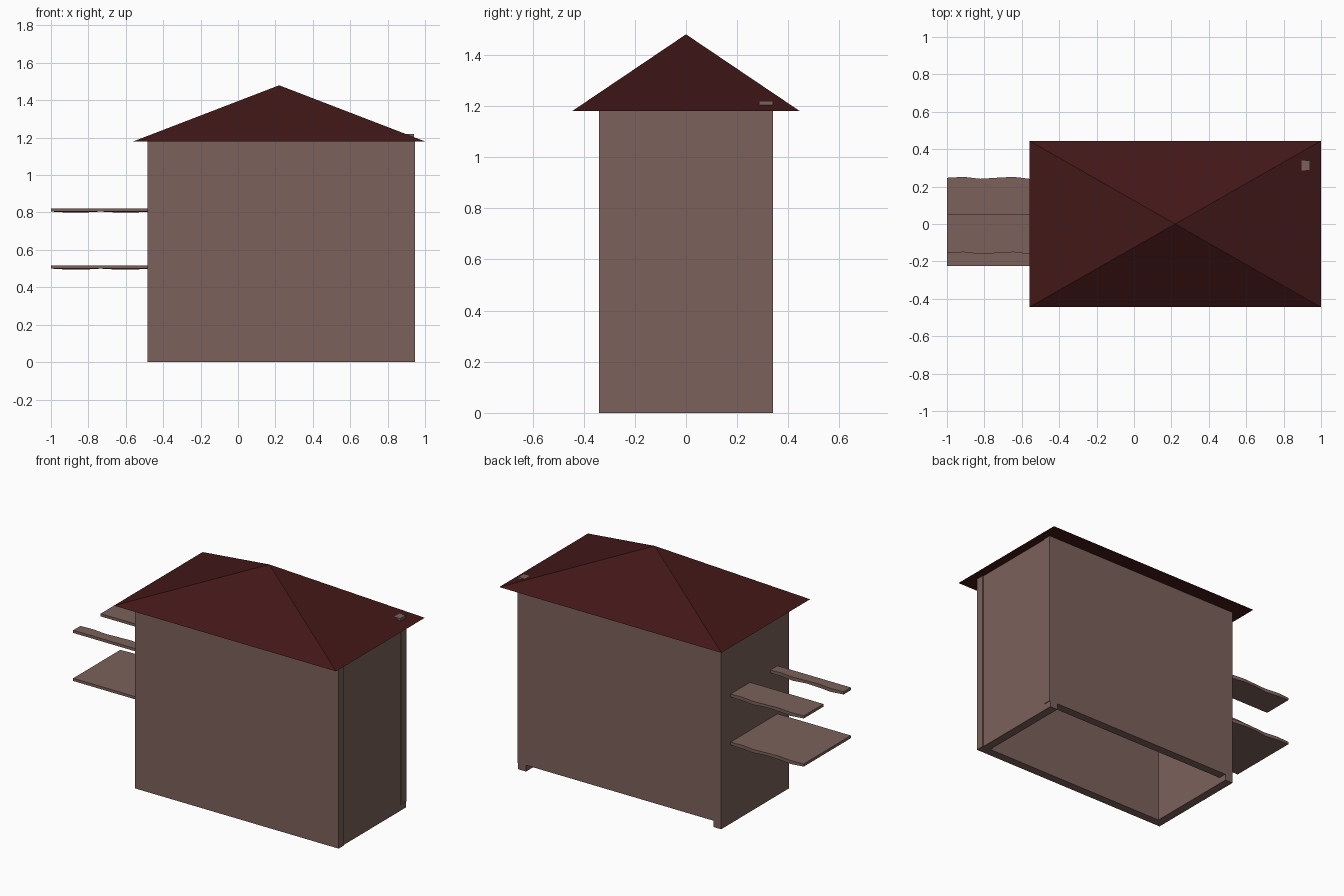
import bpy, math

if "Cube" in bpy.data.objects:
    bpy.data.objects.remove(bpy.data.objects["Cube"])


def material(name, rgb):
    m = bpy.data.materials.new(name)
    m.diffuse_color = (*rgb, 1)
    m.use_nodes = True
    m.node_tree.nodes["Principled BSDF"].inputs["Base Color"].default_value = m.diffuse_color
    return m


WOOD = material("wood", (0.20, 0.12, 0.105))
ROOF = material("roof_red", (0.055, 0.009, 0.009))


def mesh_object(name, verts, faces, mat):
    me = bpy.data.meshes.new(name)
    me.from_pydata(verts, [], faces)
    me.materials.append(mat)
    ob = bpy.data.objects.new(name, me)
    bpy.context.collection.objects.link(ob)
    return ob


def box(name, x0, x1, y0, y1, z0, z1):
    bpy.ops.mesh.primitive_cube_add(size=1, location=((x0 + x1) / 2, (y0 + y1) / 2, (z0 + z1) / 2))
    ob = bpy.context.object
    ob.name = name
    ob.scale = (x1 - x0, y1 - y0, z1 - z0)
    ob.data.materials.append(WOOD)


def plank(name, y0, y1, z0, z1, wavy=True, n=6):
    # board with a worn, slightly wavy back edge and underside
    verts, faces = [], []
    for i in range(n + 1):
        x = -1 + 0.53 * i / n
        w = 0.006 * math.sin(i * 2.1) if wavy else 0
        verts += [(x, y0, z0), (x, y1 - 0.003 + w, z0 - abs(w)),
                  (x, y1 - 0.003 + w, z1), (x, y0, z1)]
    for i in range(n):
        a = 4 * i
        for k in range(4):
            j = (k + 1) % 4
            faces.append((a + k, a + 4 + k, a + 4 + j, a + j))
    faces += [(0, 1, 2, 3), (4 * n + 3, 4 * n + 2, 4 * n + 1, 4 * n)]
    mesh_object(name, verts, faces, WOOD)


# walls, open underneath; the back wall is raised between the corner posts
T, H = 0.055, 1.18
XL, XR, Y = -0.485, 0.945, 0.34
box("front_wall", XL, XR, -Y, -Y + T, 0, H)
box("back_wall", XL, XR, Y - T, Y, 0.04, H)
box("left_wall", XL, XL + T, -Y + T, Y - T, 0, H)
box("right_wall", XR - 0.005 - T, XR - 0.005, -Y + T, Y - 0.02, 0, H)

# corner posts: the right one pokes through the roof
box("back_right_post", XR - 0.06, XR - 0.005, Y - T, Y, 0, 1.22)
box("back_left_post", XL, XL + T, Y - T, Y, 0, H)

# balcony deck and the two boards above it
plank("deck_front_board", -0.225, -0.15, 0.50, 0.517, wavy=False)
plank("deck_middle_board", -0.153, 0.05, 0.50, 0.517, wavy=False)
plank("deck_back_board", 0.047, 0.25, 0.50, 0.517)
plank("upper_front_board", -0.225, -0.15, 0.805, 0.822)
plank("upper_back_board", 0.05, 0.25, 0.805, 0.822)

# hipped roof
mesh_object("roof",
            [(-0.56, -0.445, H), (1, -0.445, H), (1, 0.445, H), (-0.56, 0.445, H), (0.22, 0, 1.48)],
            [(3, 2, 1, 0), (0, 1, 4), (1, 2, 4), (2, 3, 4), (3, 0, 4)], ROOF)
